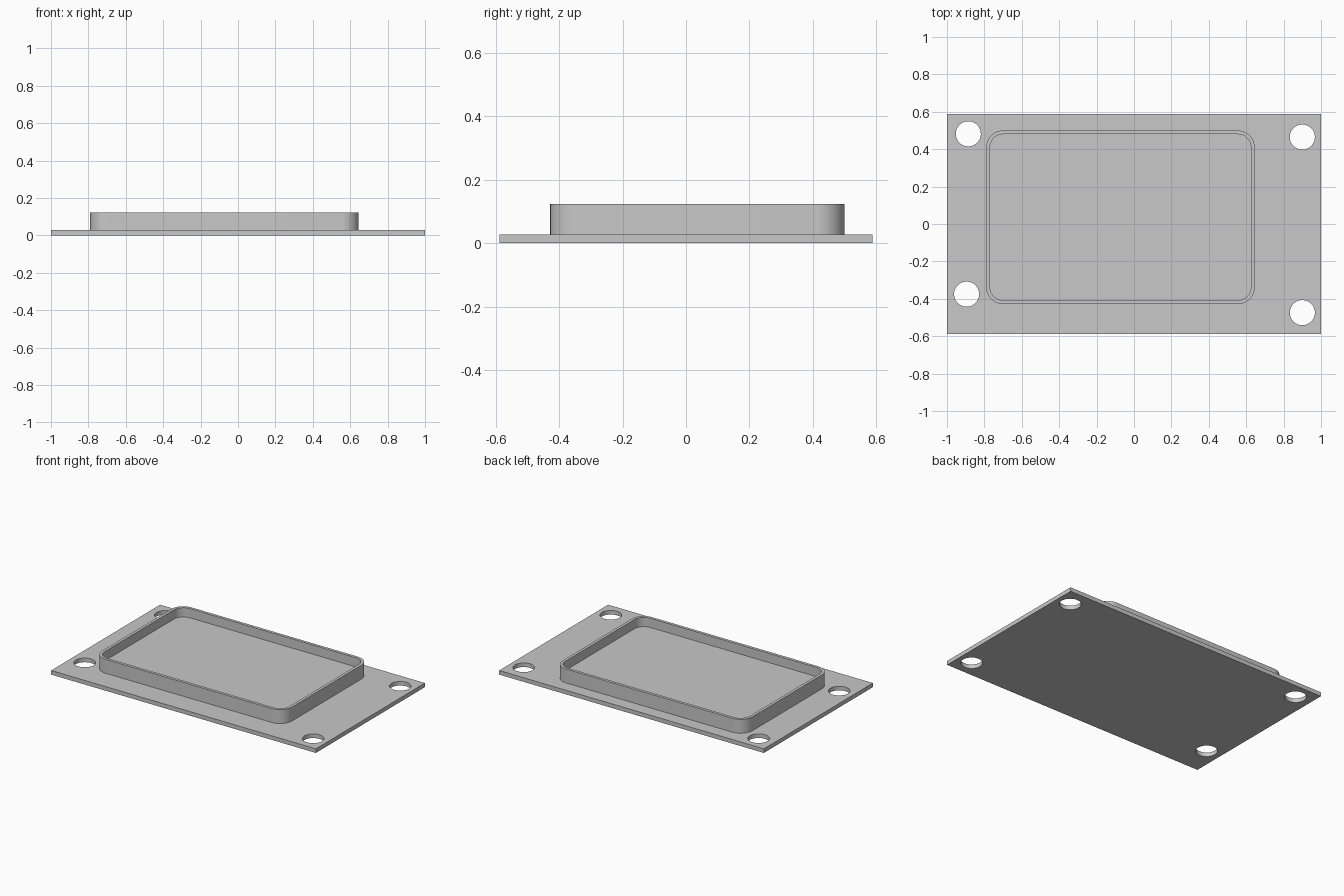
import bpy, bmesh, math

cube = bpy.data.objects.get("Cube")
if cube:
    bpy.data.objects.remove(cube, do_unlink=True)

grey = bpy.data.materials.new("plain grey")
grey.use_nodes = True
grey.diffuse_color = (0.58, 0.58, 0.58, 1)
grey.node_tree.nodes["Principled BSDF"].inputs["Base Color"].default_value = grey.diffuse_color


def arc(cx, cy, r, start, sweep, n):
    return [(cx + r * math.cos(start + sweep * i / n),
             cy + r * math.sin(start + sweep * i / n)) for i in range(n + 1)]


def rim_outline(inset, n=12):
    """Rounded rectangle of the rim, moved inward by inset."""
    x0, x1, y0, y1, r = -0.79 + inset, 0.645 - inset, -0.428 + inset, 0.5 - inset, 0.09 - inset
    centres = [(x1 - r, y1 - r), (x0 + r, y1 - r), (x0 + r, y0 + r), (x1 - r, y0 + r)]
    pts = []
    for k, (cx, cy) in enumerate(centres):
        pts += arc(cx, cy, r, k * math.pi / 2, math.pi / 2, n)
    return pts


def slab(name, outlines, z0, z1):
    """Extrude a flat shape; outlines after the first are openings."""
    curve = bpy.data.curves.new(name, 'CURVE')
    curve.dimensions = '2D'
    curve.fill_mode = 'BOTH'
    curve.extrude = (z1 - z0) / 2
    for pts in outlines:
        s = curve.splines.new('POLY')
        s.points.add(len(pts) - 1)
        for p, (x, y) in zip(s.points, pts):
            p.co = (x, y, 0, 1)
        s.use_cyclic_u = True
    ob = bpy.data.objects.new(name, curve)
    bpy.context.collection.objects.link(ob)
    bpy.ops.object.select_all(action='DESELECT')
    ob.select_set(True)
    bpy.context.view_layer.objects.active = ob
    bpy.ops.object.convert(target='MESH')
    ob = bpy.context.object
    # Weld the caps to the walls and lift into place
    bm = bmesh.new()
    bm.from_mesh(ob.data)
    bmesh.ops.remove_doubles(bm, verts=bm.verts, dist=1e-5)
    bmesh.ops.translate(bm, verts=bm.verts, vec=(0, 0, (z0 + z1) / 2))
    bmesh.ops.recalc_face_normals(bm, faces=bm.faces)
    bm.to_mesh(ob.data)
    bm.free()
    ob.data.materials.clear()
    ob.data.materials.append(grey)
    bpy.ops.object.shade_smooth_by_angle(angle=math.radians(30))


# Base plate with four screw holes
W, D, T = 1.0, 0.588, 0.028
holes = [(-0.886, 0.482), (0.9, 0.465), (-0.895, -0.375), (0.9, -0.474)]
plate = [(-W, -D), (W, -D), (W, D), (-W, D)]
slab("base_plate",
     [plate] + [arc(x, y, 0.067, 0, 2 * math.pi, 48)[:-1] for x, y in holes], 0, T)

# Raised thin rim with rounded corners, and the raised floor inside it
wall = 0.02
slab("raised_rim", [rim_outline(0), rim_outline(wall)], T, 0.123)
slab("tray_floor", [rim_outline(wall)], T, 0.06)
